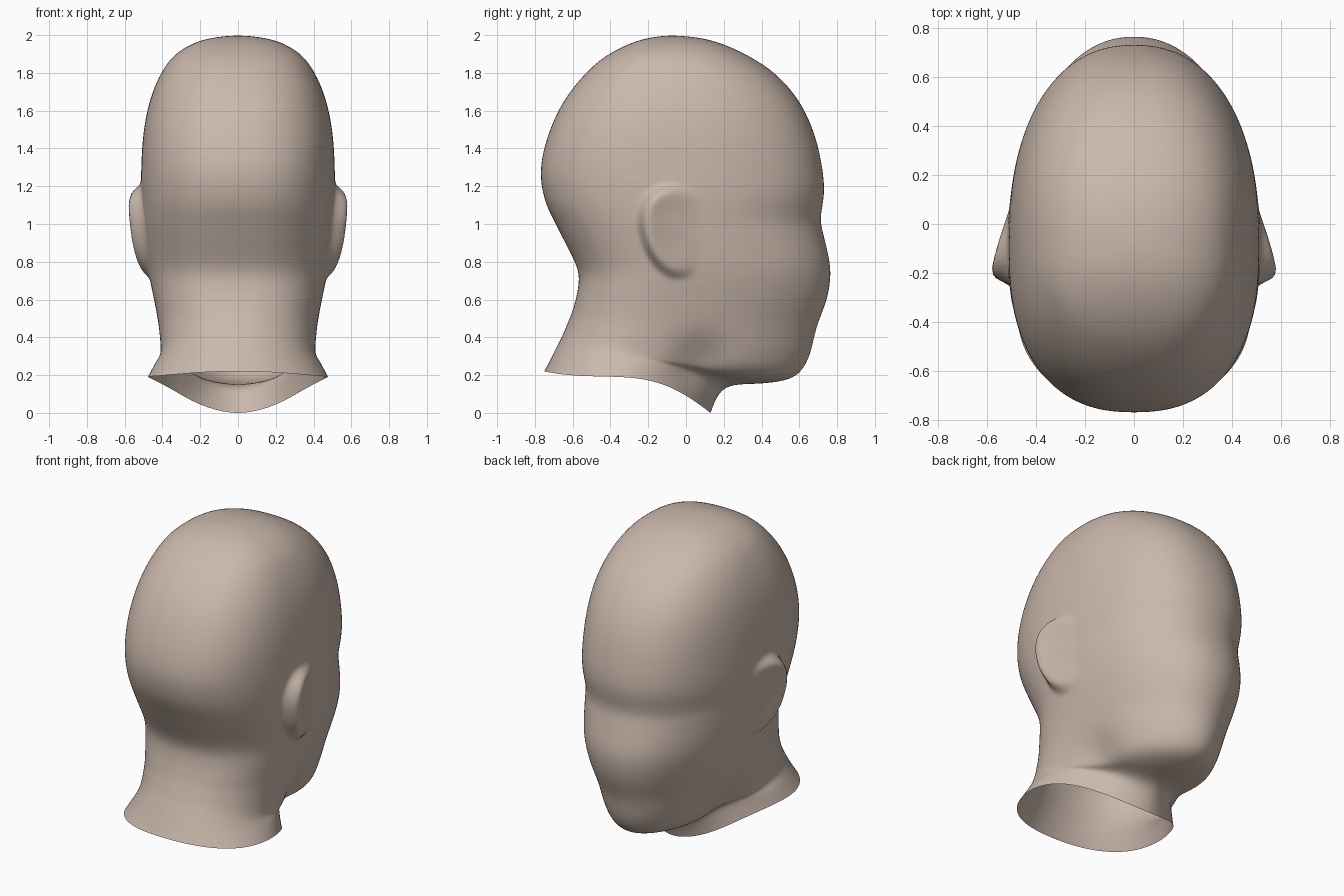
import bpy, bmesh, math

if "Cube" in bpy.data.objects:
    bpy.data.objects.remove(bpy.data.objects["Cube"])

# Key rings from crown to neck rim:
# front y, front z, back y, back z, half width, widest point (0 back .. 1 front), front roundness
RINGS = [
    (-.08, 2.0, -.08, 2.0, .00, .46, 2.3),
    (.11, 1.98, -.24, 1.977, .18, .46, 2.3),
    (.29, 1.912, -.41, 1.90, .325, .46, 2.3),
    (.47, 1.80, -.54, 1.79, .41, .46, 2.3),
    (.60, 1.65, -.655, 1.64, .47, .46, 2.3),
    (.68, 1.48, -.735, 1.46, .503, .45, 2.3),
    (.722, 1.30, -.772, 1.28, .513, .45, 2.3),
    (.733, 1.16, -.747, 1.12, .513, .45, 2.25),
    (.713, 1.03, -.69, 1.00, .505, .44, 2.15),
    (.732, .93, -.64, .90, .495, .43, 2.15),
    (.768, .76, -.572, .76, .475, .40, 2.15),
    (.747, .60, -.572, .66, .453, .37, 2.1),
    (.69, .45, -.59, .58, .432, .35, 2.05),
    (.655, .30, -.605, .53, .42, .33, 1.95),
    (.58, .19, -.625, .48, .413, .32, 1.9),
    (.42, .156, -.65, .42, .41, .35, 1.85),
    (.25, .148, -.68, .36, .417, .41, 1.8),
    (.175, .10, -.71, .30, .438, .45, 1.75),
    (.13, .00, -.75, .22, .476, .45, 1.8),
]
SEGS, STEPS = 288, 10


def smooth(a, b, v):
    t = max(0, min(1, (v - a) / (b - a)))
    return t * t * (3 - 2 * t)


def spline(u):
    """Catmull-Rom blend of the key rings."""
    i = min(int(u), len(RINGS) - 2)
    t = u - i
    a, b, c, d = (RINGS[max(0, min(len(RINGS) - 1, i + k))] for k in (-1, 0, 1, 2))
    return [.5 * (2 * q + (r - p) * t + (2 * p - 5 * q + 4 * r - s) * t * t
                  + (3 * q - p - 3 * r + s) * t ** 3) for p, q, r, s in zip(a, b, c, d)]


def ear_lift(y, z):
    """Sideways flare of the ear: rises toward the back, then drops off."""
    cy = -.06 + .1 * (1 - z)
    rz = .20 if z > 1 else .28
    e = math.hypot((y - cy) / .18, (z - 1.0) / rz)
    flare = max(0, min(1, (.06 - y) / .25))
    bowl = .010 * smooth(.85, .3, e) * smooth(.10, -.06, y)
    return smooth(1.07, .88, e) * (.075 * flare) - bowl


def ring_points(u):
    fy, fz, by, bz, w, c, nf = spline(u)
    bend = .09 * smooth(14.5, 18, u)
    nb = 2.4 - .25 * smooth(11, 15, u)
    for k in range(SEGS):
        a = 2 * math.pi * k / SEGS
        co, si = math.cos(a), math.sin(a)
        n = nf if co > 0 else nb
        s = math.copysign(abs(co) ** (2 / n), co)
        t = c + s * (1 - c if co > 0 else c)
        x = math.copysign(abs(si) ** (2 / n), si) * w
        y = by + (fy - by) * t
        z = bz + (fz - bz) * t
        z += bend * math.sin(math.pi * max(0, min(1, t)) ** 1.6)
        # hollow between jaw and neck
        x *= 1 - .17 * math.exp(-((y - .08) / .14) ** 2 - ((z - .27) / .13) ** 2)
        if abs(x) > .3:
            x += math.copysign(ear_lift(y, z), x)
        yield x, y, z


# Head, ears and open neck as one lofted skin
bm = bmesh.new()
count = (len(RINGS) - 1) * STEPS
rows = [[bm.verts.new(p) for p in ring_points(i / STEPS)] for i in range(count + 1)]
for r0, r1 in zip(rows, rows[1:]):
    for k in range(SEGS):
        j = (k + 1) % SEGS
        bm.faces.new((r0[k], r0[j], r1[j], r1[k]))
bmesh.ops.remove_doubles(bm, verts=bm.verts, dist=1e-5)

# Soften the loft: lightly at the ears, strongly elsewhere
inner = [v for v in bm.verts if not v.is_boundary]
skin = [v for v in inner if not (abs(v.co.x) > .4 and -.32 < v.co.y < .08 and .68 < v.co.z < 1.25)]
for verts, passes in ((inner, 3), (skin, 30)):
    for _ in range(passes):
        bmesh.ops.smooth_vert(bm, verts=verts, factor=.5,
                              use_axis_x=True, use_axis_y=True, use_axis_z=True)
bmesh.ops.recalc_face_normals(bm, faces=bm.faces)
for f in bm.faces:
    f.smooth = True
mesh = bpy.data.meshes.new("head")
bm.to_mesh(mesh)
bm.free()
clay = bpy.data.materials.new("clay")
clay.diffuse_color = (.59, .48, .41, 1)
clay.use_nodes = True
clay.node_tree.nodes["Principled BSDF"].inputs["Base Color"].default_value = clay.diffuse_color
mesh.materials.append(clay)
bpy.context.collection.objects.link(bpy.data.objects.new("head", mesh))
